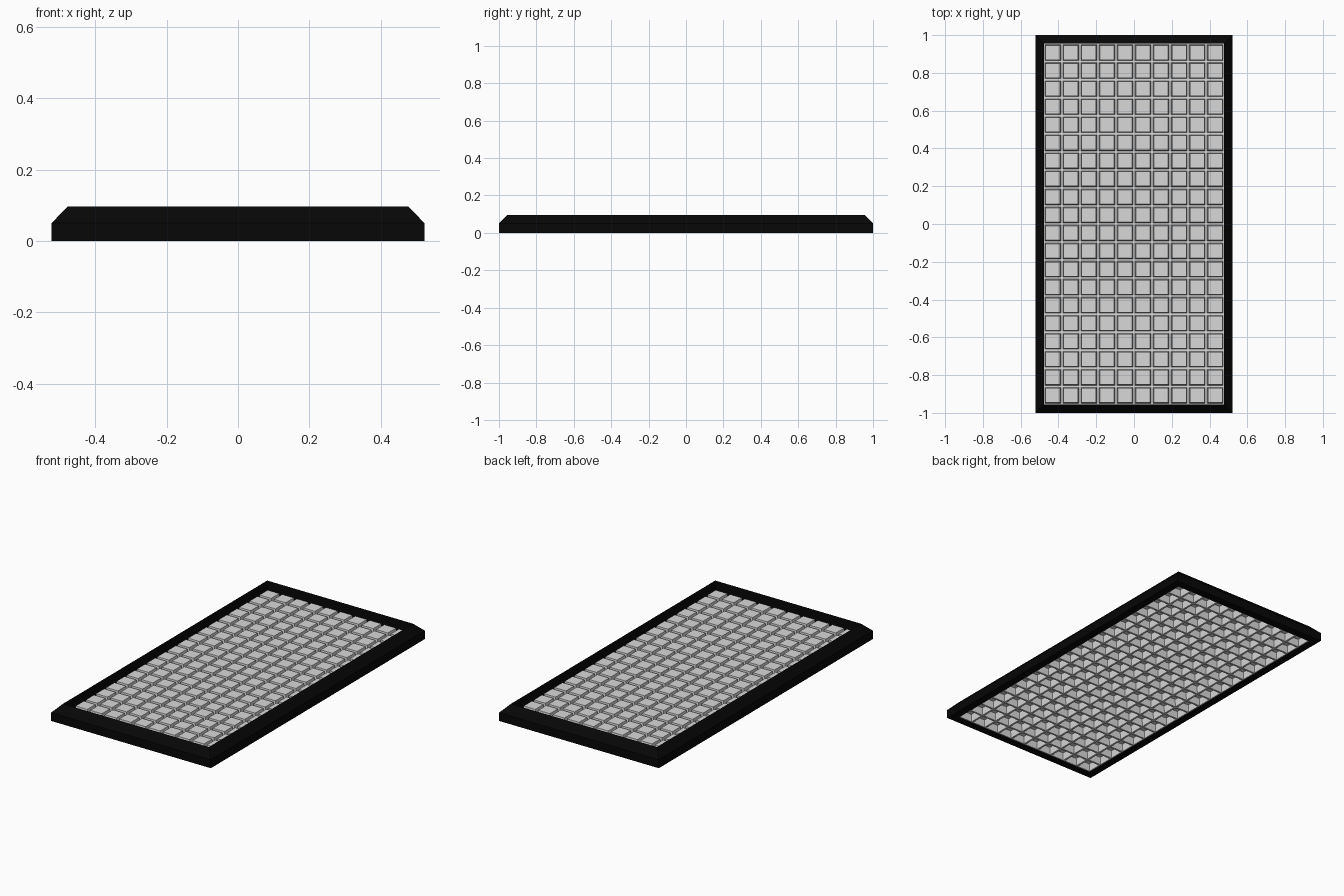
import bpy
import bmesh

cube = bpy.data.objects.get("Cube")
if cube:
    bpy.data.objects.remove(cube, do_unlink=True)


def material(name, value):
    mat = bpy.data.materials.new(name)
    mat.use_nodes = True
    color = (value, value, value, 1)
    mat.diffuse_color = color
    mat.node_tree.nodes["Principled BSDF"].inputs["Base Color"].default_value = color
    return mat


black = material("black", 0.002)
light = material("light grey", 0.69)

COLS, ROWS = 10, 20
PITCH = 0.0955
HALF_X, HALF_Y = COLS * PITCH / 2, ROWS * PITCH / 2
RIM = 1 - HALF_Y


def finish(bm, name, mat):
    mesh = bpy.data.meshes.new(name)
    bm.to_mesh(mesh)
    bm.free()
    mesh.materials.append(mat)
    obj = bpy.data.objects.new(name, mesh)
    bpy.context.collection.objects.link(obj)
    return obj


def ring(bm, cx, cy, hx, hy, z):
    """Rectangle of four vertices, counter-clockwise from above."""
    return [bm.verts.new((cx + sx * hx, cy + sy * hy, z))
            for sx, sy in ((-1, -1), (1, -1), (1, 1), (-1, 1))]


def bridge(bm, a, b):
    for i in range(4):
        j = (i + 1) % 4
        bm.faces.new((a[i], a[j], b[j], b[i]))


# Chamfered border frame, swept round the rectangle
bm = bmesh.new()
profile = ((RIM, 0), (RIM, 0.05), (0, 0.096), (0, 0))
rings = [ring(bm, 0, 0, HALF_X + out, HALF_Y + out, z) for out, z in profile]
for k in range(4):
    bridge(bm, rings[k], rings[(k + 1) % 4])
bmesh.ops.recalc_face_normals(bm, faces=bm.faces)
finish(bm, "border_frame", black)

# Tile panel: a low sheet with hollow raised tiles between narrow grooves
bm = bmesh.new()
for col in range(COLS):
    for row in range(ROWS):
        cx = (col + 0.5) * PITCH - HALF_X
        cy = (row + 0.5) * PITCH - HALF_Y
        edge, foot, top = [ring(bm, cx, cy, h, h, z) for h, z in
                           ((PITCH / 2, 0.003), (0.042, 0.003), (0.038, 0.046))]
        bridge(bm, edge, foot)
        bridge(bm, foot, top)
        bm.faces.new(top)
bmesh.ops.remove_doubles(bm, verts=bm.verts, dist=0.0005)
finish(bm, "tile_panel", light)
